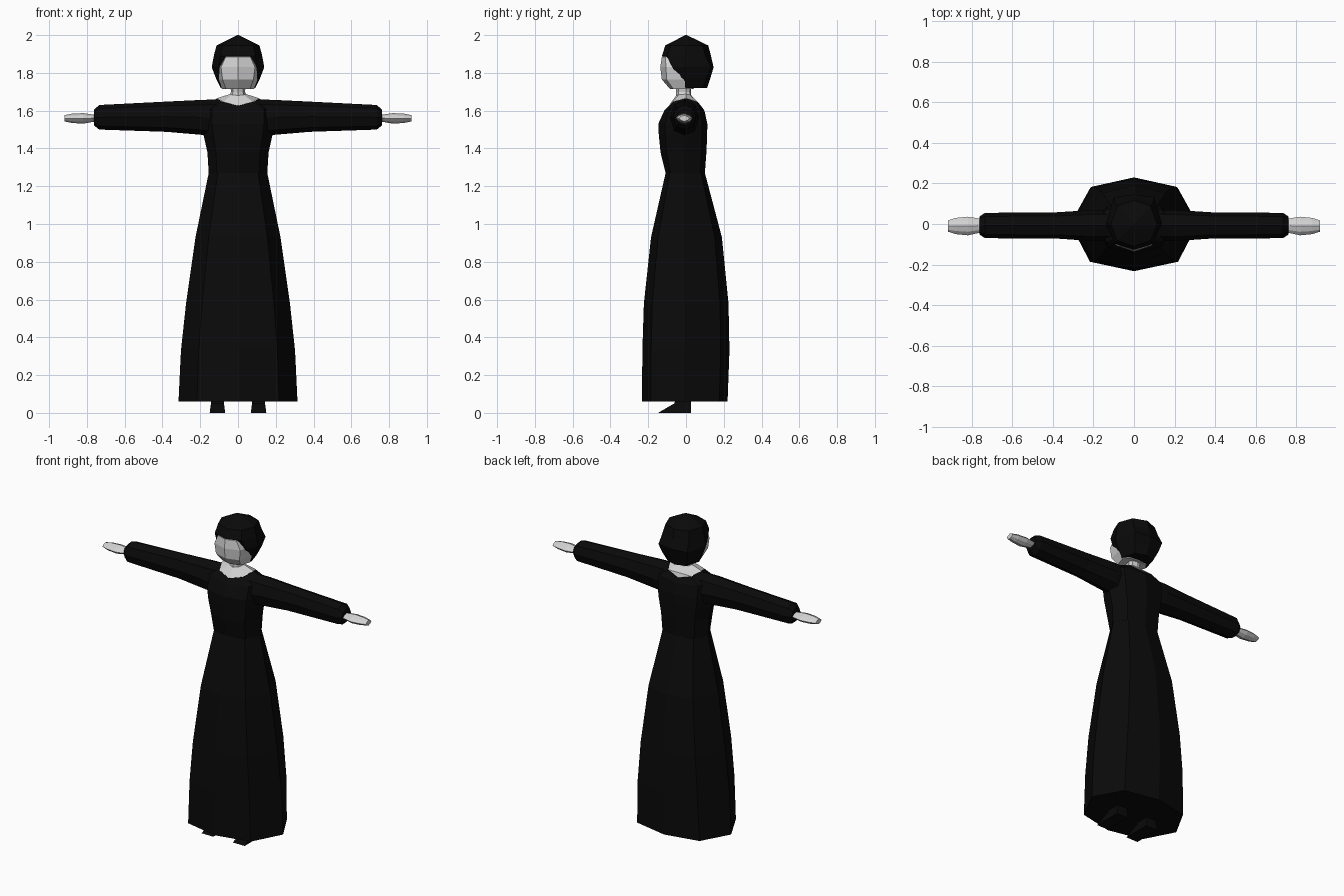
import bpy, bmesh, math


def material(name, v):
    m = bpy.data.materials.new(name)
    m.diffuse_color = (v, v, v, 1)
    return m


BLACK = material("black_cloth", 0.003)
SKIN = material("pale_grey", 0.65)


def loft(name, rings, mat):
    """Skin a list of equal-length point rings and close both ends."""
    bm = bmesh.new()
    vs = [[bm.verts.new(p) for p in ring] for ring in rings]
    n = len(vs[0])
    for a, b in zip(vs, vs[1:]):
        for i in range(n):
            j = (i + 1) % n
            bm.faces.new((a[i], a[j], b[j], b[i]))
    bm.faces.new(vs[0])
    bm.faces.new(vs[-1])
    bmesh.ops.recalc_face_normals(bm, faces=bm.faces)
    me = bpy.data.meshes.new(name)
    bm.to_mesh(me)
    bm.free()
    me.materials.append(mat)
    ob = bpy.data.objects.new(name, me)
    bpy.context.collection.objects.link(ob)
    return ob


def octagon(z, hx, front, back, dx=0.72, dy=0.76, rise=0.0):
    """Horizontal eight-point ring; rise lifts the left and right points."""
    pts = []
    for kx, ky in ((0, -1), (dx, -dy), (1, 0), (dx, dy),
                   (0, 1), (-dx, dy), (-1, 0), (-dx, -dy)):
        y = -ky * front if ky < 0 else ky * back
        pts.append((kx * hx, y, z + rise * kx * kx))
    return pts


def limb_ring(x, y0, y1, z0, z1, k=0.72):
    """Eight-point ring across a sideways limb."""
    cy, cz, ry, rz = (y0 + y1) / 2, (z0 + z1) / 2, (y1 - y0) / 2, (z1 - z0) / 2
    return [(x, cy + ry * a, cz + rz * b) for a, b in
            ((1, 0), (k, k), (0, 1), (-k, k), (-1, 0), (-k, -k), (0, -1), (k, -k))]


# Long skirt
loft("skirt", [octagon(z, hx, f, b, 0.69, 0.8) for z, hx, f, b in (
    (0.06, 0.315, -0.233, 0.22), (0.33, 0.302, -0.231, 0.23),
    (0.58, 0.275, -0.223, 0.225), (0.93, 0.225, -0.185, 0.19),
    (1.27, 0.155, -0.108, 0.10))], BLACK)

# Bodice up to the scooped neckline
loft("bodice", [
    octagon(1.27, 0.155, -0.108, 0.10),
    octagon(1.38, 0.162, -0.135, 0.108),
    octagon(1.47, 0.182, -0.144, 0.112),
    octagon(1.53, 0.19, -0.147, 0.113),
    octagon(1.60, 0.19, -0.115, 0.098, rise=0.015),
    octagon(1.625, 0.112, -0.092, 0.08, rise=0.04)], BLACK)

# Bare upper chest and neck
loft("neck", [
    octagon(1.626, 0.111, -0.092, 0.08, rise=0.04),
    octagon(1.68, 0.042, -0.052, 0.028, rise=0.008),
    octagon(1.70, 0.036, -0.052, 0.026),
    octagon(1.75, 0.045, -0.058, 0.03)], SKIN)

# Head with the face at the front
loft("head", [
    octagon(1.715, 0.085, -0.085, 0.04, 0.75, 0.8),
    octagon(1.765, 0.105, -0.128, 0.07, 0.78, 0.8),
    octagon(1.83, 0.115, -0.136, 0.08, 0.78, 0.78),
    octagon(1.885, 0.10, -0.128, 0.08, 0.65, 0.85),
    octagon(1.92, 0.06, -0.08, 0.06)], SKIN)

# Hair, set back around the face below the fringe
loft("hair", [
    octagon(1.72, 0.092, -0.02, 0.112, 0.72, 0.8),
    octagon(1.775, 0.118, -0.05, 0.13, 0.75, 0.85),
    octagon(1.83, 0.139, -0.08, 0.146, 0.72, 0.9),
    octagon(1.89, 0.128, -0.127, 0.132, 0.72, 0.78),
    octagon(1.945, 0.114, -0.11, 0.118, 0.72, 0.74),
    octagon(2.0, 0.004, -0.004, 0.004)], BLACK)

for side, s in (("left", 1), ("right", -1)):
    # Sleeve with a narrowed cuff
    loft(side + "_sleeve", [limb_ring(s * x, *r) for x, *r in (
        (0.10, -0.08, 0.065, 1.46, 1.66),
        (0.19, -0.085, 0.07, 1.472, 1.657),
        (0.38, -0.072, 0.058, 1.488, 1.648),
        (0.735, -0.07, 0.055, 1.50, 1.63),
        (0.762, -0.052, 0.038, 1.522, 1.605))], BLACK)
    # Flat hand
    loft(side + "_hand", [limb_ring(s * x, *r, k=0.62) for x, *r in (
        (0.74, -0.04, 0.025, 1.545, 1.575),
        (0.77, -0.045, 0.028, 1.54, 1.58),
        (0.82, -0.056, 0.036, 1.531, 1.587),
        (0.88, -0.05, 0.03, 1.535, 1.584),
        (0.918, -0.038, 0.018, 1.543, 1.576))], SKIN)
    # Wedge shoe with the ankle running up under the skirt
    loft(side + "_shoe", [
        [(s * x0, y0, z), (s * x1, y0, z), (s * x1, y1, z), (s * x0, y1, z)]
        for z, x0, x1, y0, y1 in (
            (0.0, 0.068, 0.15, -0.148, 0.026),
            (0.05, 0.074, 0.143, -0.062, 0.026),
            (0.12, 0.078, 0.138, -0.04, 0.026))], BLACK)
